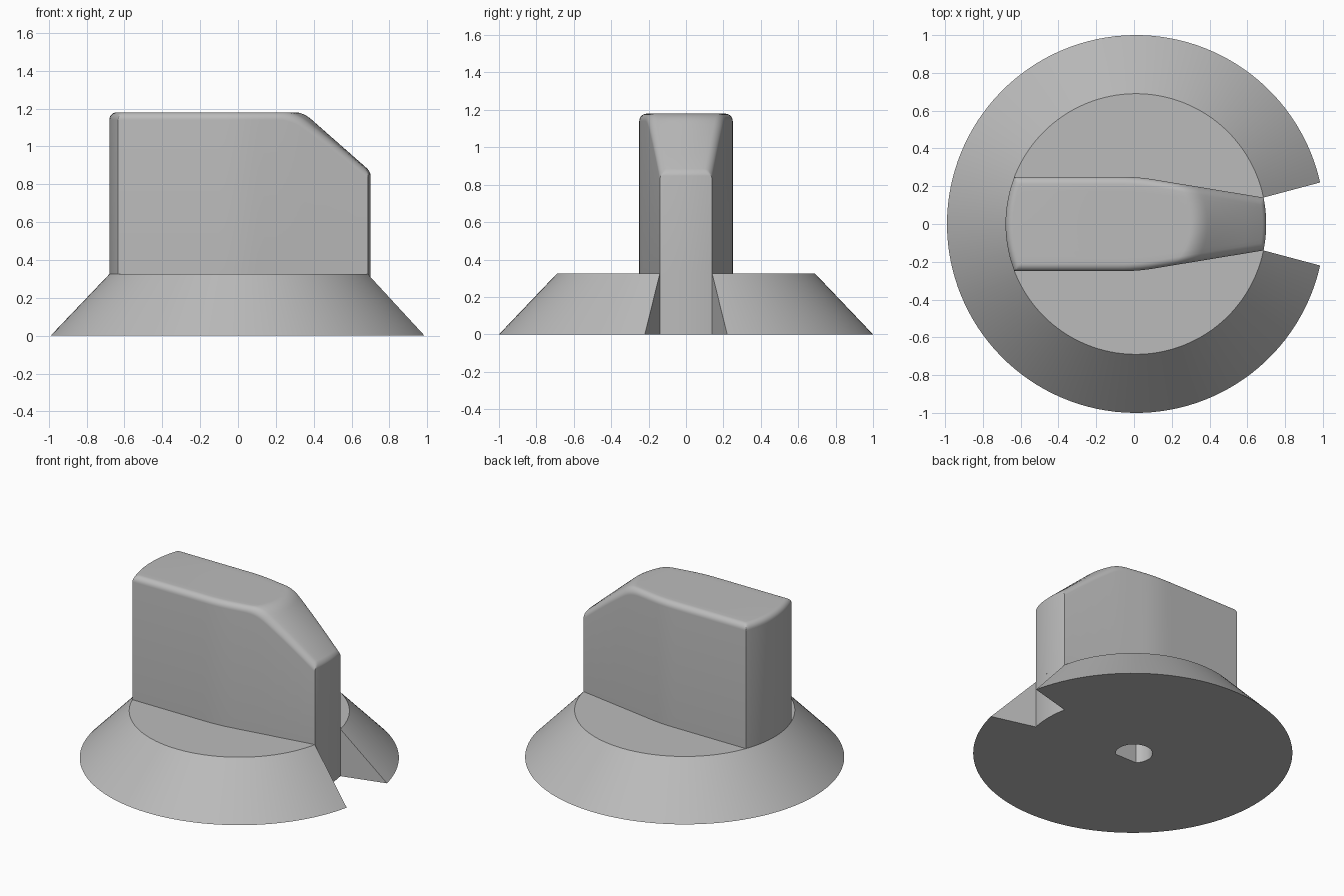
import bpy, bmesh, math

if "Cube" in bpy.data.objects:
    bpy.data.objects.remove(bpy.data.objects["Cube"], do_unlink=True)

CX = 0.01                     # axis of the knob
R_FOOT, R_TOP = 1.0, 0.69     # skirt radii
Z_SKIRT, Z_TOP = 0.325, 1.18
FILLET, END_FILLET = 0.04, 0.02

grey = bpy.data.materials.new("plain grey")
grey.use_nodes = True
grey.diffuse_color = (0.5, 0.5, 0.5, 1)
grey.node_tree.nodes["Principled BSDF"].inputs["Base Color"].default_value = (0.5, 0.5, 0.5, 1)


def finish(bm, name):
    bmesh.ops.remove_doubles(bm, verts=bm.verts, dist=1e-5)
    bmesh.ops.recalc_face_normals(bm, faces=bm.faces)
    mesh = bpy.data.meshes.new(name)
    bm.to_mesh(mesh)
    bm.free()
    mesh.materials.append(grey)
    obj = bpy.data.objects.new(name, mesh)
    bpy.context.collection.objects.link(obj)
    bpy.ops.object.select_all(action="DESELECT")
    obj.select_set(True)
    bpy.context.view_layer.objects.active = obj
    bpy.ops.object.shade_smooth_by_angle(angle=math.radians(30))
    return obj


def arc(r, start, end, n, z):
    angles = [start + (end - start) * i / n for i in range(n + 1)]
    return [(CX + r * math.cos(a), r * math.sin(a), z) for a in angles]


def wall(bm, lower, upper):
    """Closed strip of faces between two equally long loops."""
    lo = [bm.verts.new(p) for p in lower]
    up = [bm.verts.new(p) for p in upper]
    n = len(lo)
    for i in range(n):
        j = (i + 1) % n
        bm.faces.new((lo[i], lo[j], up[j], up[i]))
    return lo, up


def loop_edges(bm, verts):
    return [bm.edges.get((verts[i - 1], verts[i])) for i in range(len(verts))]


# Skirt: cone with a wedge notch under the pointer and a D-shaped shaft hole
bm = bmesh.new()
tip, inner, full = math.asin(0.22), math.asin(0.14 / R_TOP), 2 * math.pi
lower = arc(R_FOOT, tip, full - tip, 120, 0) + arc(R_TOP, -inner, inner, 10, 0)
upper = arc(R_TOP, inner, full - inner, 120, Z_SKIRT) + arc(R_TOP, -inner, inner, 10, Z_SKIRT)
foot, rim = wall(bm, lower, upper)
bm.faces.new(rim)

flat = math.asin(0.08 / 0.116)
hole_foot, hole_end = wall(bm, *[
    [(x - CX, y, z) for x, y, z in arc(0.116, -flat, math.pi + flat, 32, z)] for z in (0, 0.8)])
bm.faces.new(hole_end)
bmesh.ops.triangle_fill(bm, use_beauty=True,
                        edges=loop_edges(bm, foot) + loop_edges(bm, hole_foot))
finish(bm, "skirt")


# Grip: tapering bar with a conical chamfer at the pointer end and filleted top
def soft_min(a, b, k):
    h = max(k - abs(a - b), 0)
    return min(a, b) - h * h / (4 * k)


def half_width(x):
    return soft_min(0.25, 0.14 + 0.165 * (0.685 - x), 0.015)


def rounding(g, size):
    return size * (1 - math.sqrt(max(0, 1 - g * g)))


STEPS = [math.sin(math.pi / 2 * i / 6) for i in range(1, 7)]
rows = [(-1, -g) for g in reversed(STEPS)]
rows += [(i / 6, 0) for i in range(-6, 7)]
rows += [(1, g) for g in STEPS]

columns = [(-(R_TOP - FILLET + FILLET * g), g, FILLET) for g in reversed(STEPS)]
columns += [(-R_TOP + FILLET, 0, FILLET)]
columns += [(-0.3 + 0.05 * i, 0, FILLET) for i in range(12)]
columns += [(0.29 + 0.01 * i, 0, FILLET) for i in range(10)]
columns += [(0.4 + 0.09 * i, 0, FILLET) for i in range(3)]
columns += [(R_TOP - END_FILLET, 0, END_FILLET)]
columns += [(R_TOP - END_FILLET + END_FILLET * g, g, END_FILLET) for g in STEPS]

bm = bmesh.new()
grid = []
for p, end_g, end_size in columns:
    top = soft_min(Z_TOP, Z_TOP - 0.88 * (p - 0.335), 0.04)
    line = []
    for f, g in rows:
        x, q = p, max(abs(p), 0.3)
        for _ in range(10):
            y = (half_width(x) - FILLET) * f + FILLET * g
            x = CX + p / q * math.sqrt(q * q - y * y)
        z = top - max(rounding(g, FILLET), rounding(end_g, end_size))
        line.append(bm.verts.new((x, y, z)))
    grid.append(line)
for a, b in zip(grid, grid[1:]):
    for j in range(len(rows) - 1):
        bm.faces.new((a[j], b[j], b[j + 1], a[j + 1]))

# Grip walls drop straight to the skirt
border = [e for e in bm.edges if e.is_boundary]
extruded = bmesh.ops.extrude_edge_only(bm, edges=border)["geom"]
for v in extruded:
    if isinstance(v, bmesh.types.BMVert):
        v.co.z = Z_SKIRT
finish(bm, "grip")
